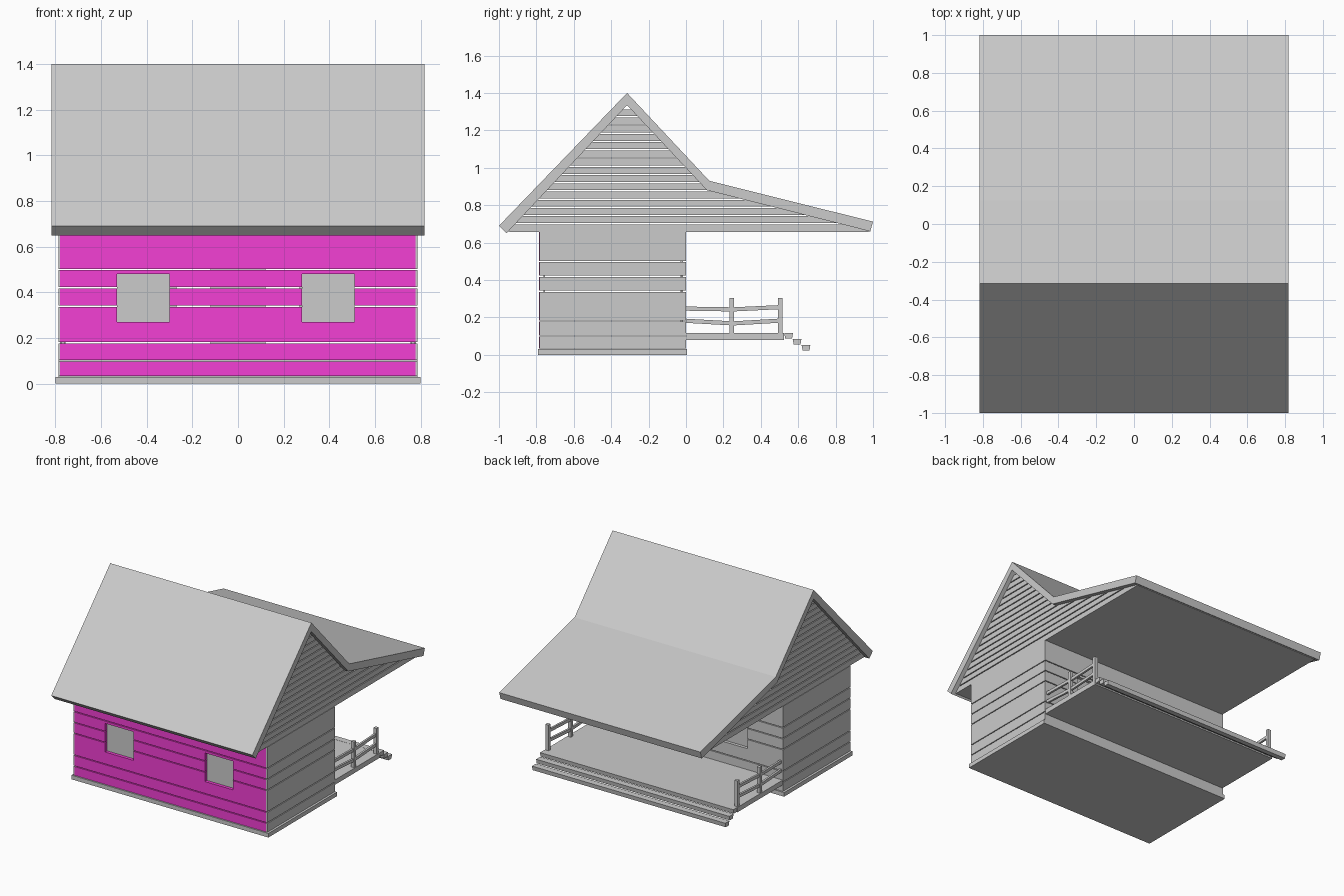
import bpy, bmesh

if "Cube" in bpy.data.objects:
    bpy.data.objects.remove(bpy.data.objects["Cube"])

pink = bpy.data.materials.new("pink_paint")
pink.diffuse_color = (0.9, 0.05, 0.66, 1)
pink.use_nodes = True
pink.node_tree.nodes["Principled BSDF"].inputs["Base Color"].default_value = pink.diffuse_color


def finish(name, bm, mat=None):
    bmesh.ops.recalc_face_normals(bm, faces=bm.faces)
    me = bpy.data.meshes.new(name)
    bm.to_mesh(me)
    bm.free()
    ob = bpy.data.objects.new(name, me)
    bpy.context.collection.objects.link(ob)
    if mat:
        me.materials.append(mat)
    return ob


def add_prism(bm, pts, x0, x1):
    """Extrude a (y, z) outline along x."""
    a = [bm.verts.new((x0, y, z)) for y, z in pts]
    b = [bm.verts.new((x1, y, z)) for y, z in pts]
    bm.faces.new(a)
    bm.faces.new(b[::-1])
    n = len(pts)
    for i in range(n):
        j = (i + 1) % n
        bm.faces.new((a[i], b[i], b[j], a[j]))


def add_box(bm, x0, x1, y0, y1, z0, z1):
    add_prism(bm, [(y0, z0), (y1, z0), (y1, z1), (y0, z1)], x0, x1)


def box(name, *d):
    bm = bmesh.new()
    add_box(bm, *d)
    return finish(name, bm)


GAP = 0.003
SEAMS = [0.03, 0.10, 0.18, 0.34, 0.42, 0.50, 0.66]


def boarded_wall(name, y0, y1, holes, mat=None):
    """Wall of horizontal boards, cut around (x0, x1, z0, z1) openings."""
    bm = bmesh.new()
    for a, b in zip(SEAMS, SEAMS[1:]):
        a, b = a + GAP, b - GAP
        cuts = sorted({a, b} | {z for h in holes for z in h[2:] if a < z < b})
        for z0, z1 in zip(cuts, cuts[1:]):
            zm, x = (z0 + z1) / 2, -0.78
            for h in sorted(holes):
                if h[2] < zm < h[3]:
                    add_box(bm, x, h[0], y0, y1, z0, z1)
                    x = h[1]
            add_box(bm, x, 0.777, y0, y1, z0, z1)
    return finish(name, bm, mat)


# Foundation slab
box("foundation", -0.80, 0.80, -0.79, 0.005, 0, 0.03)

# Front and back walls with recessed panes and a back door
windows = [(-0.53, -0.30, 0.27, 0.48), (0.28, 0.51, 0.27, 0.48)]
back_windows = [(-0.50, -0.27, 0.27, 0.48), (0.27, 0.50, 0.27, 0.48)]
door = (-0.12, 0.12, 0.115, 0.54)
boarded_wall("front_wall", -0.785, -0.755, windows, pink)
boarded_wall("back_wall", -0.03, 0.0, back_windows + [door])
for h in windows:
    box("front_window_pane", h[0], h[1], -0.762, -0.755, h[2], h[3])
for h in back_windows:
    box("back_window_pane", h[0], h[1], -0.03, -0.023, h[2], h[3])
box("back_door", door[0], door[1], -0.03, -0.015, door[2], door[3])

# Roof slab with a shallower slope over the porch
roof = [(-1, 0.69), (-0.315, 1.40), (0.125, 0.93), (1, 0.712),
        (0.985, 0.66), (0.112, 0.88), (-0.315, 1.335), (-0.96, 0.65)]
bm = bmesh.new()
add_prism(bm, roof, -0.817, 0.817)
finish("roof", bm)
box("ceiling", -0.785, 0.785, -0.945, 0.975, 0.658, 0.665)


def gable_span(z):
    """Left and right y of the gable under the roof at height z."""
    left = -0.315 - (1.34 - z) * 0.945
    if z > 0.88:
        return left, 0.112 - (z - 0.88) * 0.937
    return left, 0.112 + (0.88 - z) * 3.97


# Side walls and gable slats on both ends
for s, side in ((1, "right"), (-1, "left")):
    bm = bmesh.new()
    for a, b in zip(SEAMS, SEAMS[1:]):
        add_box(bm, s * 0.765, s * 0.787, -0.783, 0.0, a + GAP, b - GAP)
    finish(side + "_wall", bm)

    bm = bmesh.new()
    step = 0.044
    for i in range(15):
        z0 = 0.66 + i * step
        z1 = z0 + step - 0.007
        l0, r0 = gable_span(z0)
        l1, r1 = gable_span(z1)
        add_prism(bm, [(l0, z0), (r0, z0), (r1, z1), (l1, z1)],
                  s * 0.76, s * 0.785)
    finish(side + "_gable_slats", bm)

    # Porch railing: two posts and two slightly sagging rails
    bm = bmesh.new()
    for y in (0.245, 0.505):
        add_box(bm, s * 0.755, s * 0.78, y - 0.012, y + 0.012, 0.11, 0.305)
    for h0, h1, h2 in ((0.247, 0.243, 0.255), (0.182, 0.168, 0.183)):
        t = 0.011
        add_prism(bm, [(0, h0 - t), (0.25, h1 - t), (0.505, h2 - t),
                       (0.505, h2 + t), (0.25, h1 + t), (0, h0 + t)],
                  s * 0.76, s * 0.775)
    finish(side + "_railing", bm)

# Porch deck and floating steps
box("porch_deck", -0.785, 0.785, 0, 0.525, 0.08, 0.116)
for i, (y, z) in enumerate(((0.525, 0.086), (0.57, 0.054), (0.618, 0.022))):
    bm = bmesh.new()
    add_prism(bm, [(y + 0.006, z), (y + 0.042, z),
                   (y + 0.047, z + 0.031), (y, z + 0.031)], -0.785, 0.785)
    finish("porch_step_%d" % (i + 1), bm)
